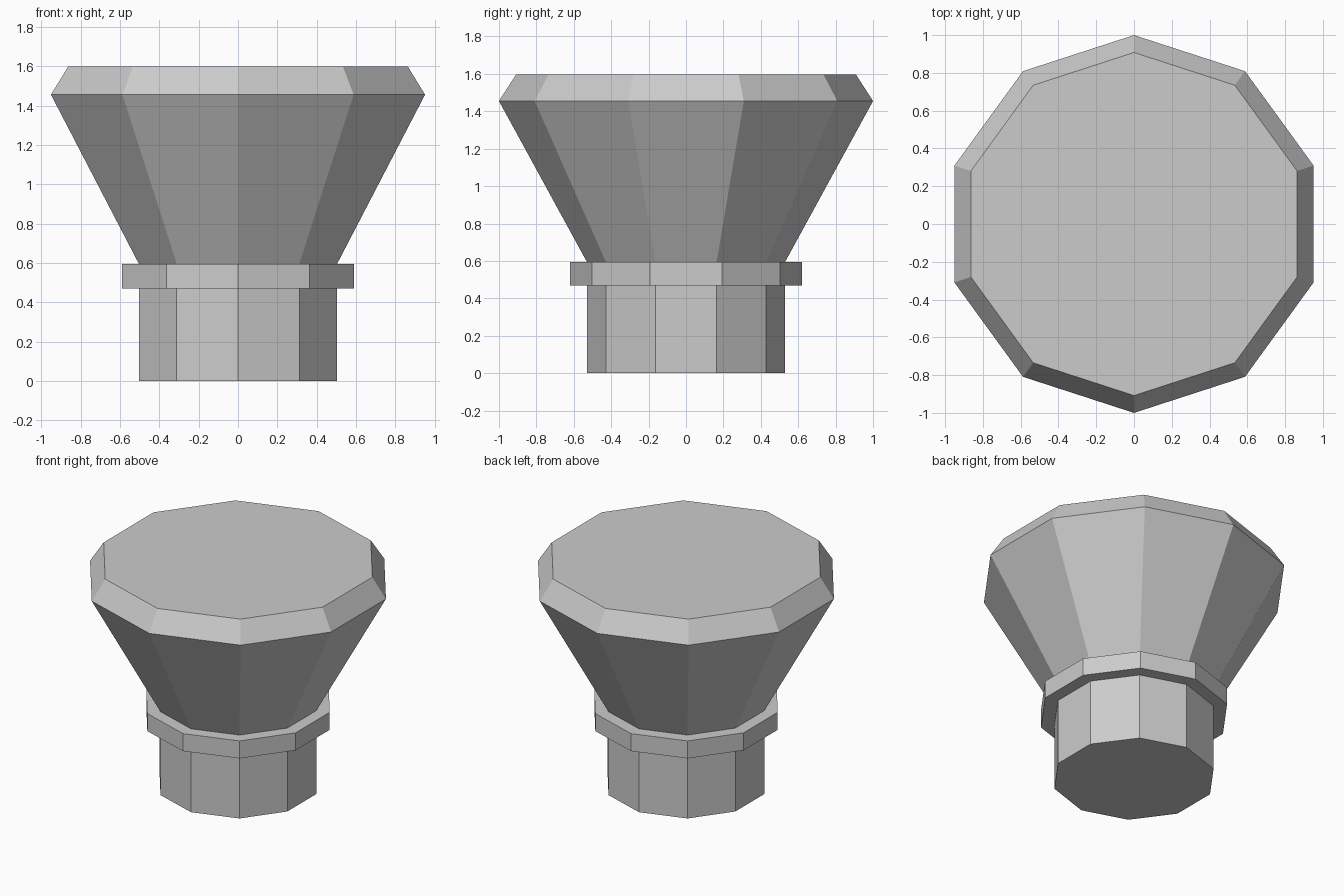
import bpy
import bmesh
from math import cos, sin, tau, pi

SIDES = 10

cube = bpy.data.objects.get("Cube")
if cube:
    bpy.data.objects.remove(cube, do_unlink=True)

# Single grey finish
grey = bpy.data.materials.new("plain_grey")
grey.use_nodes = True
colour = (0.6, 0.6, 0.6, 1)
grey.diffuse_color = colour
grey.node_tree.nodes["Principled BSDF"].inputs["Base Color"].default_value = colour


def turned_part(name, profile, cap_bottom=True, cap_top=True):
    """Ten-sided flat-faced solid from (radius, height) pairs, bottom to top."""
    bm = bmesh.new()
    rings = []
    for radius, z in profile:
        angles = [pi / 2 + tau * i / SIDES for i in range(SIDES)]
        rings.append([bm.verts.new((radius * cos(a), radius * sin(a), z)) for a in angles])
    for low, high in zip(rings, rings[1:]):
        for i in range(SIDES):
            j = (i + 1) % SIDES
            bm.faces.new((low[i], low[j], high[j], high[i]))
    if cap_bottom:
        bm.faces.new(rings[0][::-1])
    if cap_top:
        bm.faces.new(rings[-1])
    mesh = bpy.data.meshes.new(name)
    bm.to_mesh(mesh)
    bm.free()
    mesh.materials.append(grey)
    obj = bpy.data.objects.new(name, mesh)
    bpy.context.collection.objects.link(obj)
    return obj


# Straight stem, its top hidden by the collar
turned_part("stem", [(0.53, 0), (0.53, 0.47)], cap_top=False)

# Projecting collar
turned_part("collar", [(0.62, 0.47), (0.62, 0.595)])

# Flared head with a bevelled rim
turned_part("flared_head", [(0.53, 0.595), (1.0, 1.455), (0.908, 1.598)], cap_bottom=False)
